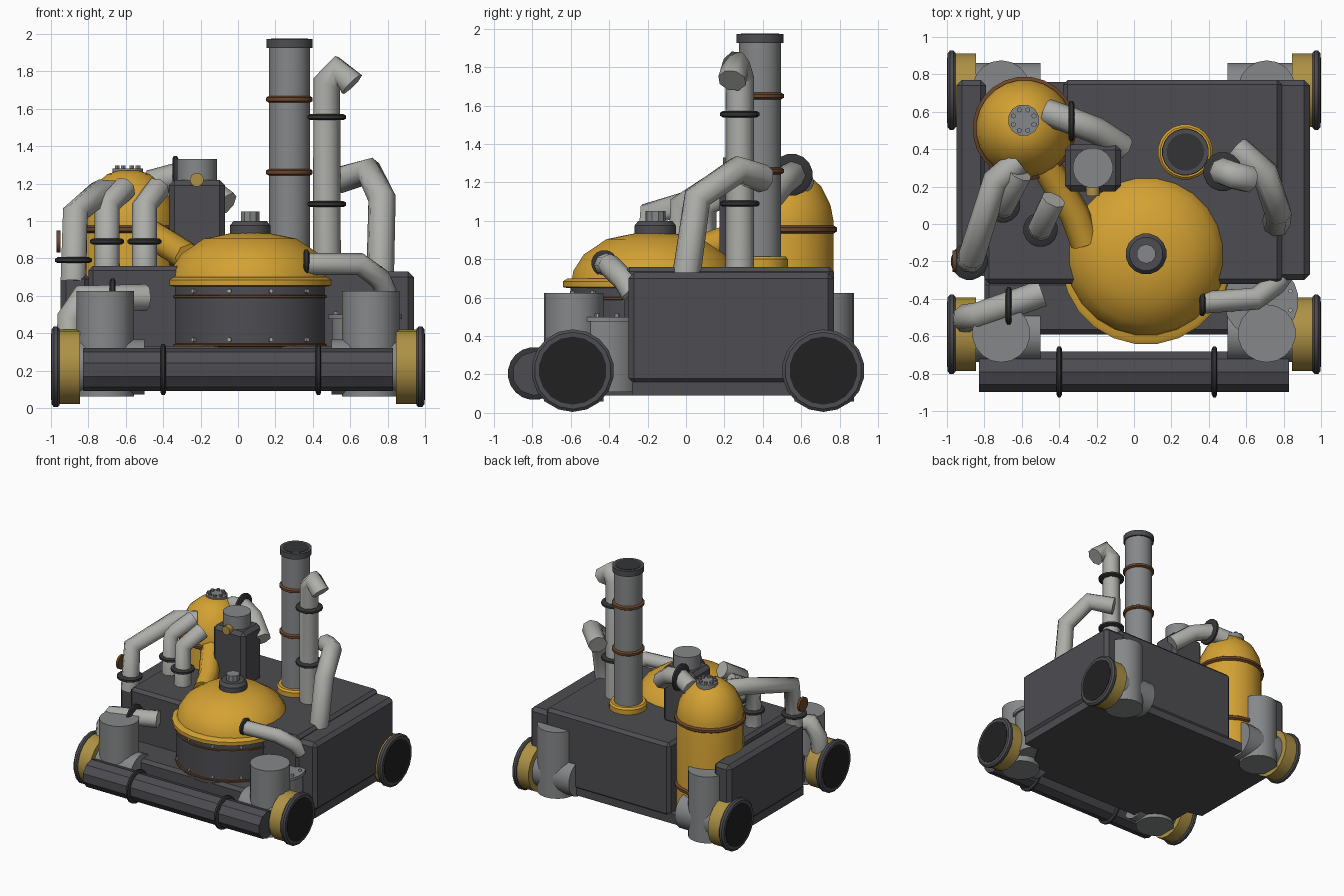
import bpy, bmesh, math
from mathutils import Vector

if "Cube" in bpy.data.objects:
    bpy.data.objects.remove(bpy.data.objects["Cube"])

COLOURS = {
    "yellow_paint": (0.66, 0.36, 0.033), "dark_steel": (0.075, 0.073, 0.083),
    "grey_metal": (0.24, 0.245, 0.25), "pale_pipe": (0.42, 0.42, 0.40),
    "black_rubber": (0.033, 0.034, 0.037), "wheel_face": (0.015, 0.015, 0.015),
    "brass": (0.42, 0.285, 0.06), "rust": (0.15, 0.062, 0.024),
}
MATS = {}
for n, c in COLOURS.items():
    MATS[n] = bpy.data.materials.new(n)
    MATS[n].diffuse_color = (*c, 1)


def add_mesh(name, me, mat, smooth=False):
    ob = bpy.data.objects.new(name, me)
    bpy.context.collection.objects.link(ob)
    me.materials.clear()
    me.materials.append(MATS[mat])
    if smooth:
        bpy.ops.object.select_all(action='DESELECT')
        ob.select_set(True)
        bpy.context.view_layer.objects.active = ob
        bpy.ops.object.shade_smooth_by_angle(angle=math.radians(32))
    return ob


def prism(name, outline, z0, z1, mat, bevel=0.025):
    """Footprint pulled up between two heights, edges chamfered."""
    bm = bmesh.new()
    f = bm.faces.new([bm.verts.new((x, y, z0)) for x, y in outline])
    r = bmesh.ops.extrude_face_region(bm, geom=[f])
    for v in r["geom"]:
        if isinstance(v, bmesh.types.BMVert):
            v.co.z = z1
    bmesh.ops.recalc_face_normals(bm, faces=bm.faces)
    if bevel:
        bmesh.ops.bevel(bm, geom=bm.edges[:], offset=bevel, segments=1, affect='EDGES')
    me = bpy.data.meshes.new(name)
    bm.to_mesh(me)
    bm.free()
    return add_mesh(name, me, mat)


def box(name, x0, x1, y0, y1, z0, z1, mat, bevel=0.025):
    return prism(name, [(x0, y0), (x1, y0), (x1, y1), (x0, y1)], z0, z1, mat, bevel)


def lathe(name, profile, origin, mat, axis=(0, 0, 1), sides=20, smooth=True):
    """Closed turned part; profile is (radius, distance along axis)."""
    rot = Vector(axis).to_track_quat('Z', 'Y').to_matrix()
    bm = bmesh.new()
    rings = []
    for r, h in profile:
        rings.append([bm.verts.new(rot @ Vector((r * math.cos(a), r * math.sin(a), h)) + Vector(origin))
                      for a in (2 * math.pi * (i + 0.5) / sides for i in range(sides))])
    for a, b in zip(rings, rings[1:]):
        for i in range(sides):
            j = (i + 1) % sides
            bm.faces.new((a[i], a[j], b[j], b[i]))
    bm.faces.new(rings[0][::-1])
    bm.faces.new(rings[-1])
    bmesh.ops.recalc_face_normals(bm, faces=bm.faces)
    me = bpy.data.meshes.new(name)
    bm.to_mesh(me)
    bm.free()
    return add_mesh(name, me, mat, smooth)


def cyl(name, origin, r, h0, h1, mat, axis=(0, 0, 1), sides=20):
    return lathe(name, [(r, h0), (r, h1)], origin, mat, axis, sides)


def band(name, origin, r, mat, axis=(0, 0, 1), half=0.015, sides=20):
    return lathe(name, [(r - 0.015, -half), (r, -half * 0.5), (r, half * 0.5), (r - 0.015, half)],
                 origin, mat, axis, sides)


def pipe(name, pts, r=0.072, mat="pale_pipe"):
    """Eight-sided mitred pipe through the given points."""
    cu = bpy.data.curves.new(name, 'CURVE')
    cu.dimensions = '3D'
    cu.bevel_depth, cu.bevel_resolution, cu.use_fill_caps = r, 2, True
    sp = cu.splines.new('POLY')
    sp.points.add(len(pts) - 1)
    for p, co in zip(sp.points, pts):
        p.co = (*co, 1)
    tmp = bpy.data.objects.new(name + "_path", cu)
    bpy.context.collection.objects.link(tmp)
    bpy.context.view_layer.update()
    me = bpy.data.meshes.new_from_object(tmp.evaluated_get(bpy.context.evaluated_depsgraph_get()))
    bpy.data.objects.remove(tmp)
    return add_mesh(name, me, mat)


def bolts(name, cx, cy, z, radius, count, size, mat, radial=True):
    for i in range(count):
        a = 2 * math.pi * (i + 0.5) / count
        d = (math.cos(a), math.sin(a), 0)
        cyl(f"{name}_{i}", (cx + radius * d[0], cy + radius * d[1], z), size, -0.012, 0.012,
            mat, d if radial else (0, 0, 1), 6)


# Chassis: floor, notched hull, side boxes and front ledge
prism("floor", [(-0.8, -0.59), (0.6, -0.59), (0.78, -0.28), (0.92, -0.28), (0.92, 0.76), (-0.93, 0.76),
                (-0.93, -0.25), (-0.8, -0.28)], 0.09, 0.17, "dark_steel", 0)
prism("hull", [(-0.8, -0.32), (0.79, -0.32), (0.79, 0.77), (-0.38, 0.77), (-0.38, 0.42), (-0.8, 0.42)],
      0.14, 0.76, "dark_steel")
box("right_side_box", 0.74, 0.94, -0.30, 0.77, 0.15, 0.73, "dark_steel", 0.03)
box("left_side_box", -0.95, -0.79, -0.25, 0.77, 0.15, 0.72, "dark_steel", 0.03)
box("front_ledge", -0.8, 0.55, -0.59, -0.3, 0.12, 0.33, "dark_steel")

# Wheels and corner posts
for sx, side in ((-1, "left"), (1, "right")):
    for y, end in ((-0.59, "front"), (0.715, "rear")):
        tag, ax = f"{end}_{side}", (sx, 0, 0)
        c = (0, y, 0.22)
        cyl("axle_" + tag, c, 0.15, 0.5, 0.87, "grey_metal", ax, 16)
        cyl("hub_" + tag, c, 0.2, 0.845, 0.965, "brass", ax, 18)
        lathe("tyre_" + tag, [(0.205, 0.955), (0.215, 0.965), (0.215, 0.985), (0.2, 0.997)],
              c, "dark_steel", ax, 18)
        cyl("wheel_disc_" + tag, c, 0.177, 0.99, 1.0, "wheel_face", ax, 18)
        cyl("corner_post_" + tag, (sx * 0.71, -0.585 if y < 0 else 0.72, 0), 0.155, 0.06, 0.625,
            "grey_metal", sides=18)

# Front bumper roller
cyl("bumper", (0, -0.79, 0.205), 0.115, -0.83, 0.83, "dark_steel", (1, 0, 0), 10)
for i, x in enumerate((-0.4, 0.43)):
    band(f"bumper_ring_{i}", (x, -0.79, 0.205), 0.138, "black_rubber", (1, 0, 0))

# Cauldron with domed lid
cx, cy = 0.065, -0.18
cyl("cauldron", (cx, cy, 0), 0.425, 0.3, 0.66, "dark_steel", sides=24)
for i, z in enumerate((0.335, 0.595)):
    band(f"cauldron_band_{i}", (cx, cy, z), 0.435, "rust", half=0.01, sides=24)
bolts("cauldron_bolt", cx, cy, 0.625, 0.425, 12, 0.012, "pale_pipe")
bolts("cauldron_low_bolt", cx, cy, 0.365, 0.425, 12, 0.012, "pale_pipe")
lathe("lid_rim", [(0.43, 0.65), (0.455, 0.655), (0.455, 0.685), (0.43, 0.7)], (cx, cy - 0.01, 0),
      "yellow_paint", sides=24)
lathe("lid_dome", [(0.435, 0.68), (0.425, 0.74), (0.37, 0.825), (0.25, 0.905), (0.1, 0.935)],
      (cx, cy + 0.015, 0), "yellow_paint", sides=24)
lathe("lid_knob", [(0.11, 0.92), (0.11, 0.975), (0.09, 1.0)], (cx, cy + 0.02, 0), "dark_steel", sides=16)
cyl("lid_valve", (cx, cy + 0.02, 0), 0.052, 0.99, 1.05, "grey_metal", sides=10)

# Rear pressure tank in the hull notch
tx, ty = -0.585, 0.51
lathe("pressure_tank", [(0.26, 0.17), (0.26, 1.0), (0.245, 1.08), (0.195, 1.18), (0.115, 1.25), (0.05, 1.27)],
      (tx, ty, 0), "yellow_paint", sides=24)
for i, z in enumerate((0.4, 0.955)):
    band(f"tank_band_{i}", (tx, ty, z), 0.278, "rust", half=0.02, sides=24)
cyl("tank_cap", (tx - 0.005, ty + 0.045, 0), 0.085, 1.23, 1.28, "grey_metal", sides=12)
bolts("tank_cap_bolt", tx - 0.005, ty + 0.045, 1.285, 0.06, 8, 0.014, "grey_metal", False)
pipe("tank_feed_pipe", [(-0.5, 0.36, 0.95), (-0.32, 0.06, 0.84), (-0.26, -0.1, 0.8)], 0.08, "yellow_paint")

# Smoke stack
s = (0.275, 0.385, 0)
cyl("stack", s, 0.11, 0.74, 1.95, "grey_metal")
lathe("stack_collar", [(0.148, 0.74), (0.148, 0.8), (0.135, 0.815)], s, "yellow_paint")
cyl("stack_cap", s, 0.124, 1.925, 1.972, "dark_steel")
cyl("stack_mouth", s, 0.1, 1.965, 1.975, "black_rubber")
for i, z in enumerate((1.26, 1.65)):
    band(f"stack_band_{i}", (s[0], s[1], z), 0.126, "rust", half=0.018)

# Square gearbox with round top
gx, gy = -0.22, 0.3
box("gearbox", gx - 0.15, gx + 0.15, gy - 0.125, gy + 0.125, 0.74, 1.22, "dark_steel", 0.03)
cyl("gearbox_top", (gx, gy, 0), 0.108, 1.2, 1.33, "grey_metal")
cyl("gearbox_gauge", (gx, gy - 0.12, 1.22), 0.037, -0.02, 0.03, "brass", (0, -1, 0), 12)

# Bolted drum at the front right
cyl("side_drum", (0.68, -0.41, 0), 0.18, 0.11, 0.48, "grey_metal")
cyl("side_drum_lid", (0.68, -0.41, 0), 0.2, 0.475, 0.5, "grey_metal")
bolts("side_drum_bolt", 0.68, -0.41, 0.505, 0.165, 10, 0.012, "pale_pipe", False)

# Pipework
pipe("tall_exhaust", [(0.475, 0.28, 0.74), (0.475, 0.28, 1.74), (0.53, 0.26, 1.81), (0.61, 0.24, 1.73)], 0.075)
pipe("right_exhaust", [(0.76, 0.0, 0.7), (0.77, 0.06, 1.12), (0.70, 0.27, 1.265), (0.55, 0.40, 1.22)], 0.075)
pipe("left_outer_pipe", [(-0.88, -0.2, 0.68), (-0.87, -0.18, 1.04), (-0.74, 0.23, 1.15), (-0.62, 0.33, 1.14)])
pipe("left_middle_pipe", [(-0.7, 0.09, 0.74), (-0.7, 0.1, 1.08), (-0.61, 0.27, 1.17)], 0.068)
pipe("left_inner_pipe", [(-0.5, -0.03, 0.74), (-0.5, -0.02, 1.08), (-0.43, 0.13, 1.17)], 0.068)
pipe("tank_outlet", [(-0.47, 0.6, 1.2), (-0.33, 0.55, 1.24), (-0.2, 0.5, 1.2), (-0.06, 0.41, 1.09)])
pipe("front_left_pipe", [(-0.49, -0.37, 0.59), (-0.83, -0.49, 0.59), (-0.9, -0.5, 0.48), (-0.9, -0.52, 0.35)])
pipe("front_right_pipe", [(0.36, -0.42, 0.77), (0.65, -0.40, 0.77), (0.76, -0.32, 0.69), (0.79, -0.28, 0.62)], 0.06)

# Clamp rings on the pipes
up, along = (0, 0, 1), (1, 0, 0)
for i, (p, r, ax) in enumerate((
        ((0.475, 0.28, 1.09), 0.105, up), ((0.475, 0.28, 1.555), 0.105, up),
        ((-0.88, -0.2, 0.79), 0.1, up), ((-0.7, 0.1, 0.89), 0.093, up), ((-0.5, -0.03, 0.89), 0.093, up),
        ((-0.335, 0.55, 1.24), 0.11, along), ((-0.67, -0.44, 0.59), 0.105, along),
        ((0.365, -0.425, 0.78), 0.068, along))):
    band(f"clamp_ring_{i}", p, r, "black_rubber", ax, 0.016, 16)
lathe("side_valve", [(0.06, 0.95), (0.06, 0.97)], (0, -0.2, 0.89), "rust", (-1, 0, 0), 12)

for m in bpy.data.materials:
    if m.users and not m.is_grease_pencil:
        m.use_nodes = True
        m.node_tree.nodes["Principled BSDF"].inputs["Base Color"].default_value = m.diffuse_color
